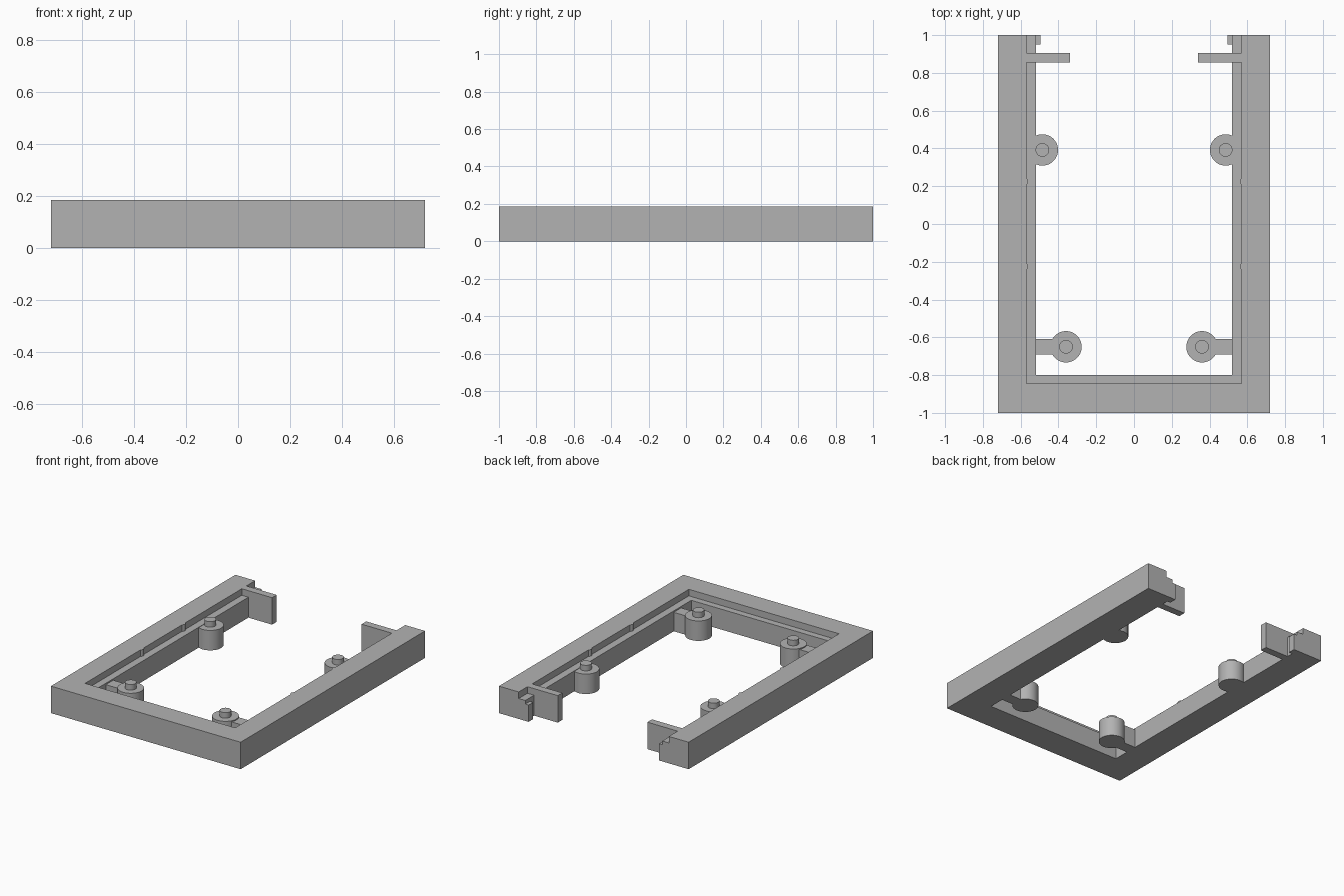
import bpy
import bmesh
from math import radians

cube = bpy.data.objects.get("Cube")
if cube:
    bpy.data.objects.remove(cube, do_unlink=True)

TOP = 0.185     # rim height
LEDGE = 0.14    # inner step height

grey = bpy.data.materials.new("plain grey")
grey.use_nodes = True
colour = (0.45, 0.45, 0.45, 1)
grey.diffuse_color = colour
grey.node_tree.nodes["Principled BSDF"].inputs["Base Color"].default_value = colour


def prism(name, outline, z0, z1):
    """Extrude a flat outline from z0 up to z1."""
    bm = bmesh.new()
    face = bm.faces.new([bm.verts.new((x, y, z0)) for x, y in outline])
    extruded = bmesh.ops.extrude_face_region(bm, geom=[face])["geom"]
    verts = [v for v in extruded if isinstance(v, bmesh.types.BMVert)]
    bmesh.ops.translate(bm, verts=verts, vec=(0, 0, z1 - z0))
    bmesh.ops.recalc_face_normals(bm, faces=bm.faces)
    mesh = bpy.data.meshes.new(name)
    bm.to_mesh(mesh)
    bm.free()
    mesh.materials.append(grey)
    obj = bpy.data.objects.new(name, mesh)
    bpy.context.collection.objects.link(obj)
    return obj


def u_frame(name, outer, outer_y, inner, inner_y, height):
    """U-shaped band, open at the back."""
    prism(name, [(-outer, 1), (-outer, outer_y), (outer, outer_y), (outer, 1),
                 (inner, 1), (inner, inner_y), (-inner, inner_y), (-inner, 1)], 0, height)


def block(name, xa, xb, ya, yb, z0, z1):
    return prism(name, [(xa, ya), (xb, ya), (xb, yb), (xa, yb)], z0, z1)


def cylinder(name, x, y, radius, z0, z1):
    bpy.ops.mesh.primitive_cylinder_add(vertices=48, radius=radius, depth=z1 - z0,
                                        location=(x, y, (z0 + z1) / 2))
    obj = bpy.context.object
    obj.name = name
    obj.data.materials.append(grey)
    bpy.ops.object.shade_smooth_by_angle(angle=radians(30))


# Outer rim and the lower step inside it
u_frame("outer_rim", 0.72, -1, 0.57, -0.845, TOP)
u_frame("inner_ledge", 0.57, -0.845, 0.52, -0.80, LEDGE)

for side, s in (("left", 1), ("right", -1)):
    # Stop plate and end tab near the open back
    block(f"{side}_stop_plate", s * 0.34, s * 0.575, 0.855, 0.905, 0, TOP)
    block(f"{side}_end_tab", s * 0.495, s * 0.52, 0.95, 1, 0, 0.115)
    # Posts with locating pins
    for place, x, y in (("back", 0.485, 0.392), ("front", 0.36, -0.65)):
        cylinder(f"{side}_{place}_post", s * x, y, 0.083, 0, 0.137)
        cylinder(f"{side}_{place}_pin", s * x, y, 0.036, 0.13, 0.175)
    # Arm joining the front post to the ledge
    block(f"{side}_post_arm", s * 0.40, s * 0.53, -0.69, -0.61, 0, 0.13)
    # Small snap bumps on the rim wall
    for place, y in (("back", 0.225), ("front", -0.225)):
        cylinder(f"{side}_{place}_bump", s * 0.582, y, 0.022, LEDGE - 0.01, TOP)
